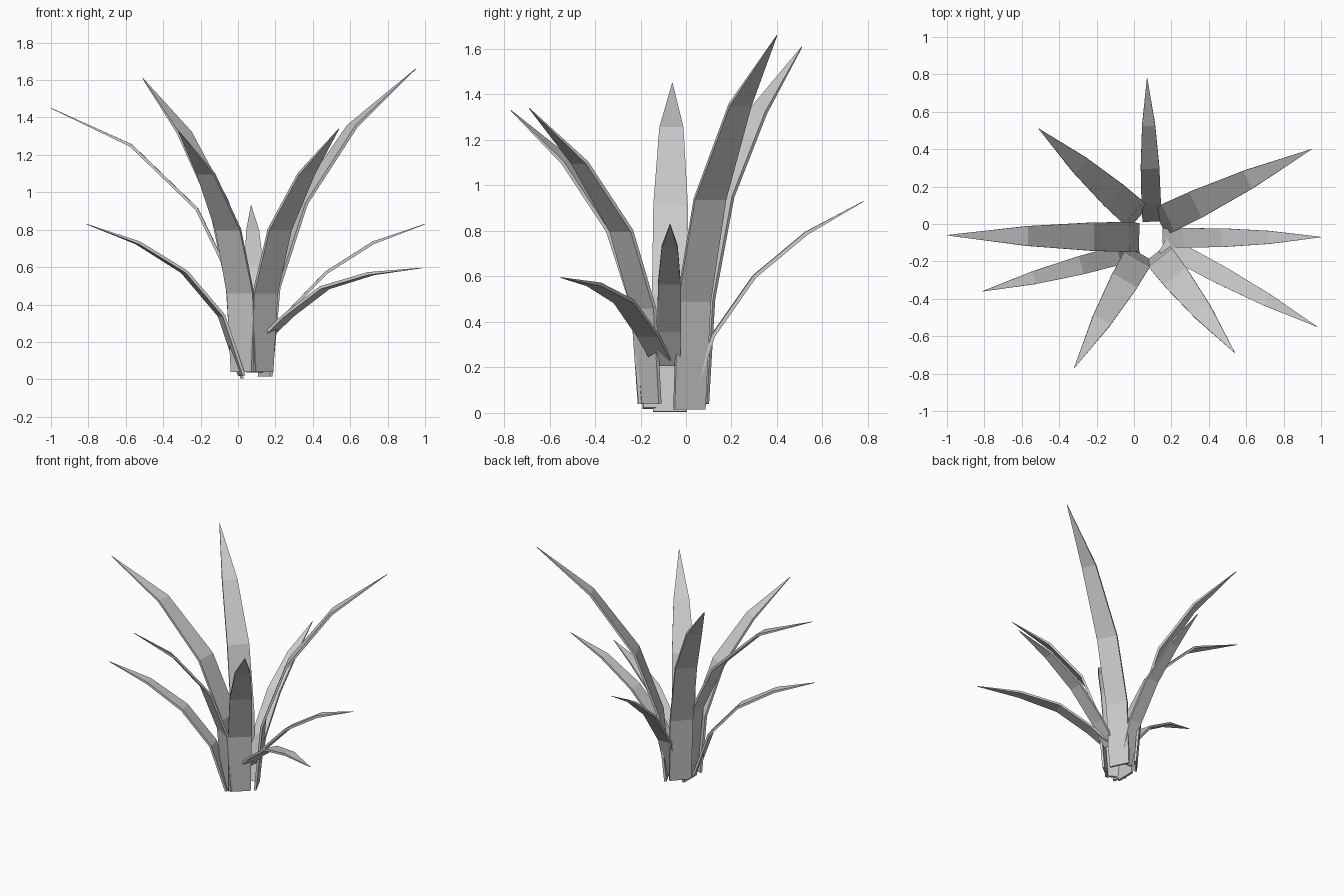
import bpy
from mathutils import Vector

if "Cube" in bpy.data.objects:
    bpy.data.objects.remove(bpy.data.objects["Cube"])

# Shared shape families: fraction of reach at each ring, and half-width there
TALL = ([0, 0.05, 0.235, 0.58, 1], [0.075, 0.08, 0.076, 0.053, 0.001])
SHORT = ([0, 0.13, 0.37, 0.67, 1], [0.05, 0.052, 0.05, 0.035, 0.001])
THICK = 0.016


def leaf(name, family, base, tip, heights):
    """A flat tapering blade, bending outward from base to tip."""
    fracs, halves = family
    b, t = Vector((*base, 0)), Vector((*tip, 0))
    side = Vector((0, 0, 1)).cross((t - b).normalized())
    path = [b.lerp(t, f) + Vector((0, 0, z)) for f, z in zip(fracs, heights)]
    verts, faces = [], []
    last = len(path) - 1
    for i, p in enumerate(path):
        tangent = (path[min(i + 1, last)] - path[max(i - 1, 0)]).normalized()
        th = THICK * (0.5 if i < last else 0.1)
        n = tangent.cross(side).normalized() * th
        w = side * halves[i]
        verts += [p - w - n, p + w - n, p + w + n, p - w + n]
    for i in range(last):
        for k in range(4):
            a, c = 4 * i + k, 4 * i + (k + 1) % 4
            faces.append((a, c, c + 4, a + 4))
    faces += [(3, 2, 1, 0), tuple(4 * last + k for k in range(4))]
    me = bpy.data.meshes.new(name)
    me.from_pydata(verts, [], faces)
    # keep normals pointing outwards
    import bmesh
    bm = bmesh.new()
    bm.from_mesh(me)
    bmesh.ops.recalc_face_normals(bm, faces=bm.faces)
    bm.to_mesh(me)
    bm.free()
    bpy.context.collection.objects.link(bpy.data.objects.new(name, me))


# Tall inner leaves
leaf("tall_leaf_left", TALL, (0.02, -0.07), (-1.0, -0.06), [0.005, 0.52, 0.91, 1.25, 1.45])
leaf("tall_leaf_back_left", TALL, (0.02, 0.04), (-0.51, 0.51), [0.04, 0.50, 0.95, 1.32, 1.61])
leaf("tall_leaf_back_right", TALL, (0.145, 0.015), (0.95, 0.40), [0.015, 0.49, 0.94, 1.355, 1.66])
leaf("tall_leaf_front_right", TALL, (0.125, -0.16), (0.54, -0.69), [0.04, 0.46, 0.80, 1.10, 1.34])
leaf("tall_leaf_front_left", TALL, (0.03, -0.165), (-0.32, -0.77), [0.04, 0.46, 0.80, 1.10, 1.33])

# Short outer leaves
leaf("short_leaf_back", SHORT, (0.095, 0.02), (0.07, 0.78), [0.04, 0.34, 0.60, 0.79, 0.93])
leaf("short_leaf_left", SHORT, (0.02, -0.14), (-0.81, -0.36), [0.02, 0.34, 0.575, 0.73, 0.83])
leaf("short_leaf_right", SHORT, (0.16, -0.075), (1.0, -0.07), [0.21, 0.36, 0.57, 0.73, 0.83])
leaf("short_leaf_front_right", SHORT, (0.16, -0.11), (0.98, -0.55), [0.235, 0.34, 0.49, 0.565, 0.595])
